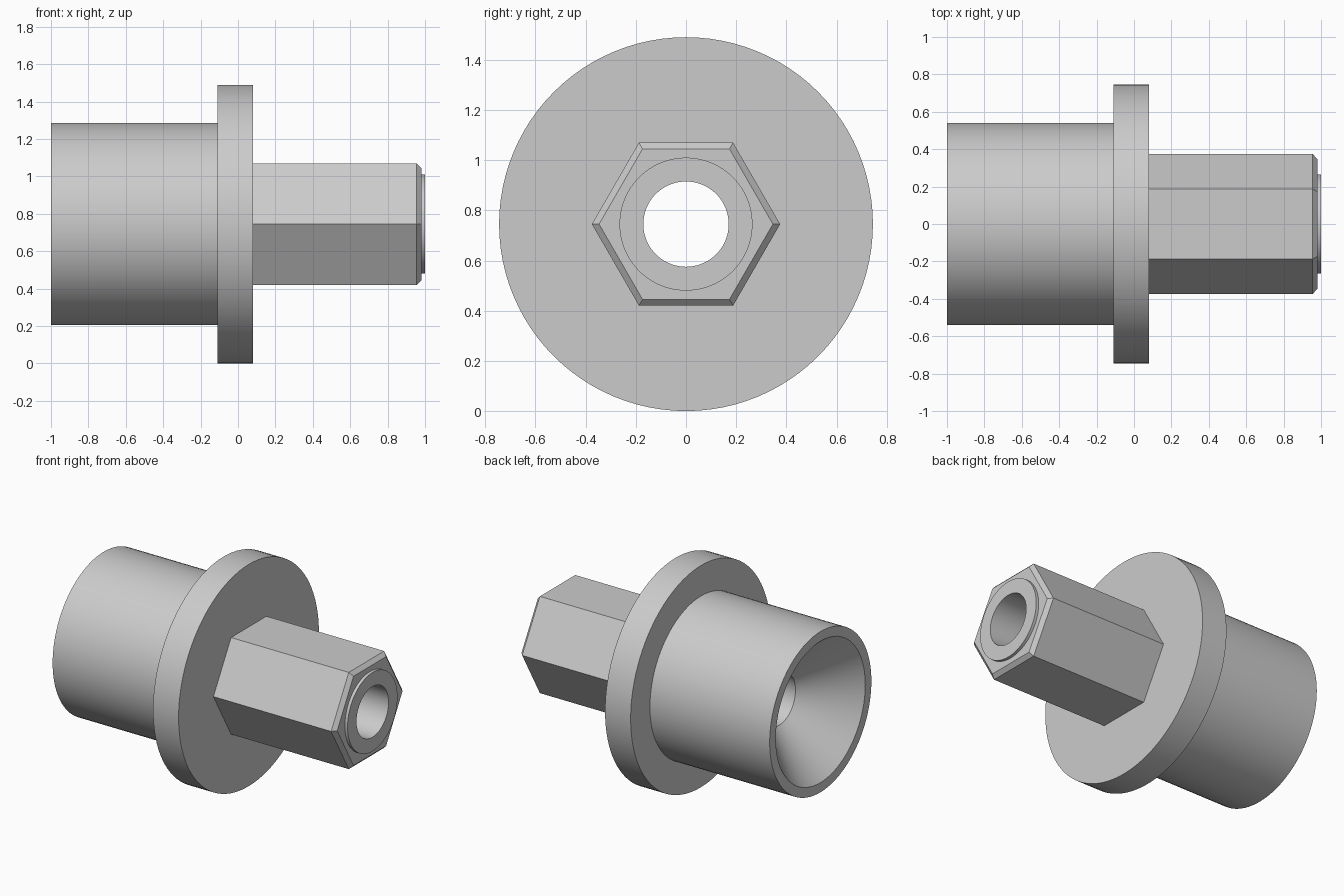
import bpy
import bmesh
from math import cos, sin, pi, radians

SEGMENTS = 96      # divisible by six, so hexagon corners land on vertices
AXIS_Z = 0.745     # height of the turning axis

cube = bpy.data.objects.get("Cube")
if cube:
    bpy.data.objects.remove(cube, do_unlink=True)

GREY = (0.6, 0.6, 0.6, 1.0)
grey = bpy.data.materials.new("grey metal")
grey.use_nodes = True
grey.diffuse_color = GREY
grey.node_tree.nodes["Principled BSDF"].inputs["Base Color"].default_value = GREY


def circle(radius):
    return lambda t: radius


def hexagon(apothem):
    return lambda t: apothem / cos(t % (pi / 3) - pi / 6)


def loft(name, sections):
    """Skin cross-sections (x, radius function) along the x axis."""
    bm = bmesh.new()
    rings = []
    for x, radius in sections:
        ring = []
        for i in range(SEGMENTS):
            # the small offset keeps corner angles on one side of the modulo
            t = 2 * pi * i / SEGMENTS
            r = radius(t + 1e-9)
            ring.append(bm.verts.new((x, r * cos(t), AXIS_Z + r * sin(t))))
        rings.append(ring)
    for a, b in zip(rings, rings[1:]):
        for i in range(SEGMENTS):
            j = (i + 1) % SEGMENTS
            bm.faces.new((a[i], a[j], b[j], b[i]))
    mesh = bpy.data.meshes.new(name)
    bm.to_mesh(mesh)
    bm.free()
    mesh.materials.append(grey)
    obj = bpy.data.objects.new(name, mesh)
    bpy.context.collection.objects.link(obj)
    bpy.ops.object.select_all(action='DESELECT')
    obj.select_set(True)
    bpy.context.view_layer.objects.active = obj
    bpy.ops.object.shade_smooth_by_angle(angle=radians(30))
    return obj


bore = circle(0.17)
barrel = circle(0.54)
flange = circle(0.745)
boss = circle(0.265)
shank = hexagon(0.325)

# Barrel with a conical countersink in its open end
loft("barrel", [(-0.695, bore), (-1, circle(0.475)), (-1, barrel), (-0.11, barrel)])

# Wide round flange
loft("flange", [(-0.11, barrel), (-0.11, flange), (0.08, flange), (0.08, shank)])

# Hexagonal shank with a chamfered end
loft("hex_shank", [(0.08, shank), (0.955, shank), (0.98, hexagon(0.3)), (0.98, boss)])

# Raised end ring and the bore running back to the countersink
loft("end_ring_and_bore", [(0.98, boss), (1, boss), (1, bore), (-0.695, bore)])
